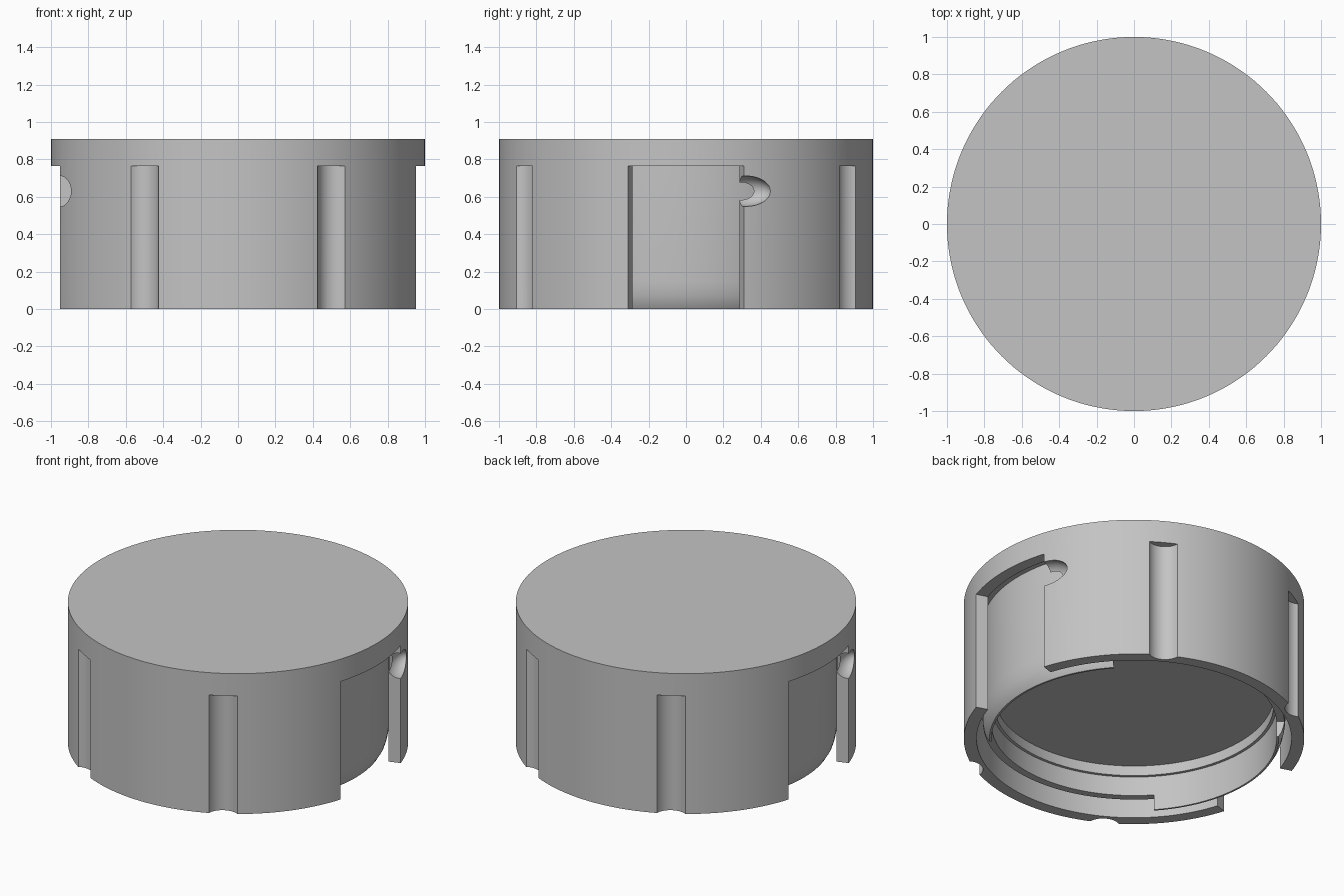
import bpy, bmesh
from math import radians, cos, sin, pi
from mathutils import Matrix, Vector

cube = bpy.data.objects.get("Cube")
if cube:
    bpy.data.objects.remove(cube, do_unlink=True)

grey = bpy.data.materials.new("plain_grey")
grey.use_nodes = True
colour = (0.55, 0.55, 0.55, 1)
grey.diffuse_color = colour
grey.node_tree.nodes["Principled BSDF"].inputs["Base Color"].default_value = colour


def finish(name, bm):
    bmesh.ops.recalc_face_normals(bm, faces=bm.faces)
    mesh = bpy.data.meshes.new(name)
    bm.to_mesh(mesh)
    bm.free()
    mesh.materials.append(grey)
    obj = bpy.data.objects.new(name, mesh)
    bpy.context.collection.objects.link(obj)
    return obj


def lathe(name, profile, steps=144):
    bm = bmesh.new()
    verts = [bm.verts.new((r, 0, z)) for r, z in profile]
    edges = [bm.edges.new(pair) for pair in zip(verts, verts[1:])]
    bmesh.ops.spin(bm, geom=verts + edges, cent=(0, 0, 0), axis=(0, 0, 1),
                   angle=2 * pi, steps=steps, use_duplicate=False)
    bmesh.ops.remove_doubles(bm, verts=bm.verts, dist=0.0005)
    return finish(name, bm)


def sector(name, inner, outer, start, end, bottom, top, steps=40):
    angles = [radians(start + (end - start) * i / steps) for i in range(steps + 1)]
    ring = [(outer * cos(a), outer * sin(a), bottom) for a in angles]
    ring += [(inner * cos(a), inner * sin(a), bottom) for a in reversed(angles)]
    bm = bmesh.new()
    face = bm.faces.new([bm.verts.new(p) for p in ring])
    lifted = bmesh.ops.extrude_face_region(bm, geom=[face])["geom"]
    moved = [v for v in lifted if isinstance(v, bmesh.types.BMVert)]
    bmesh.ops.translate(bm, verts=moved, vec=(0, 0, top - bottom))
    return finish(name, bm)


def groove(name, angle):
    bm = bmesh.new()
    spot = Vector((1.05 * cos(angle), 1.05 * sin(angle), 0.28))
    bmesh.ops.create_cone(bm, cap_ends=True, segments=48, radius1=0.1, radius2=0.1,
                          depth=0.97, matrix=Matrix.Translation(spot))
    return finish(name, bm)


def dimple(name, angle):
    bm = bmesh.new()
    place = (Matrix.Rotation(angle, 4, 'Z') @ Matrix.Translation((0.99, 0, 0.63))
             @ Matrix.Diagonal((0.08, 0.145, 0.082, 1)))
    bmesh.ops.create_uvsphere(bm, u_segments=32, v_segments=20, radius=1, matrix=place)
    return finish(name, bm)


# Solid cap with a thin skirt, a narrow channel and an inner collar
cap = lathe("cap", [
    (0, 0.91), (1, 0.91), (1, 0), (0.925, 0), (0.925, 0.77), (0.89, 0.77),
    (0.89, 0.15), (0.887, 0.11), (0.88, 0.07), (0.868, 0.03), (0.85, 0),
    (0.838, 0), (0.838, 0.225), (0.82, 0.225), (0.82, 0.29), (0, 0.29)])

# Side openings, shortened collar arcs and locking dimples, on both sides
cutters = []
for side in (0, 180):
    cutters.append(sector("opening_cutter", 0.905, 1.2, side - 18, side + 18, -0.2, 0.765))
    cutters.append(sector("collar_cutter", 0.7, 0.907, side + 42, side + 138, -0.2, 0.1))
    cutters.append(dimple("dimple_cutter", radians(side + 18.5)))

# Four upright grip grooves
for angle in (60, 120, 240, 300):
    cutters.append(groove("groove_cutter", radians(angle)))

bpy.ops.object.select_all(action='DESELECT')
bpy.context.view_layer.objects.active = cap
cap.select_set(True)
for cutter in cutters:
    cutter.hide_render = True
    mod = cap.modifiers.new("cut", 'BOOLEAN')
    mod.operation = 'DIFFERENCE'
    mod.solver = 'EXACT'
    mod.object = cutter
    bpy.ops.object.modifier_apply(modifier=mod.name)
    bpy.data.objects.remove(cutter, do_unlink=True)

bpy.ops.object.shade_smooth_by_angle(angle=radians(30))
